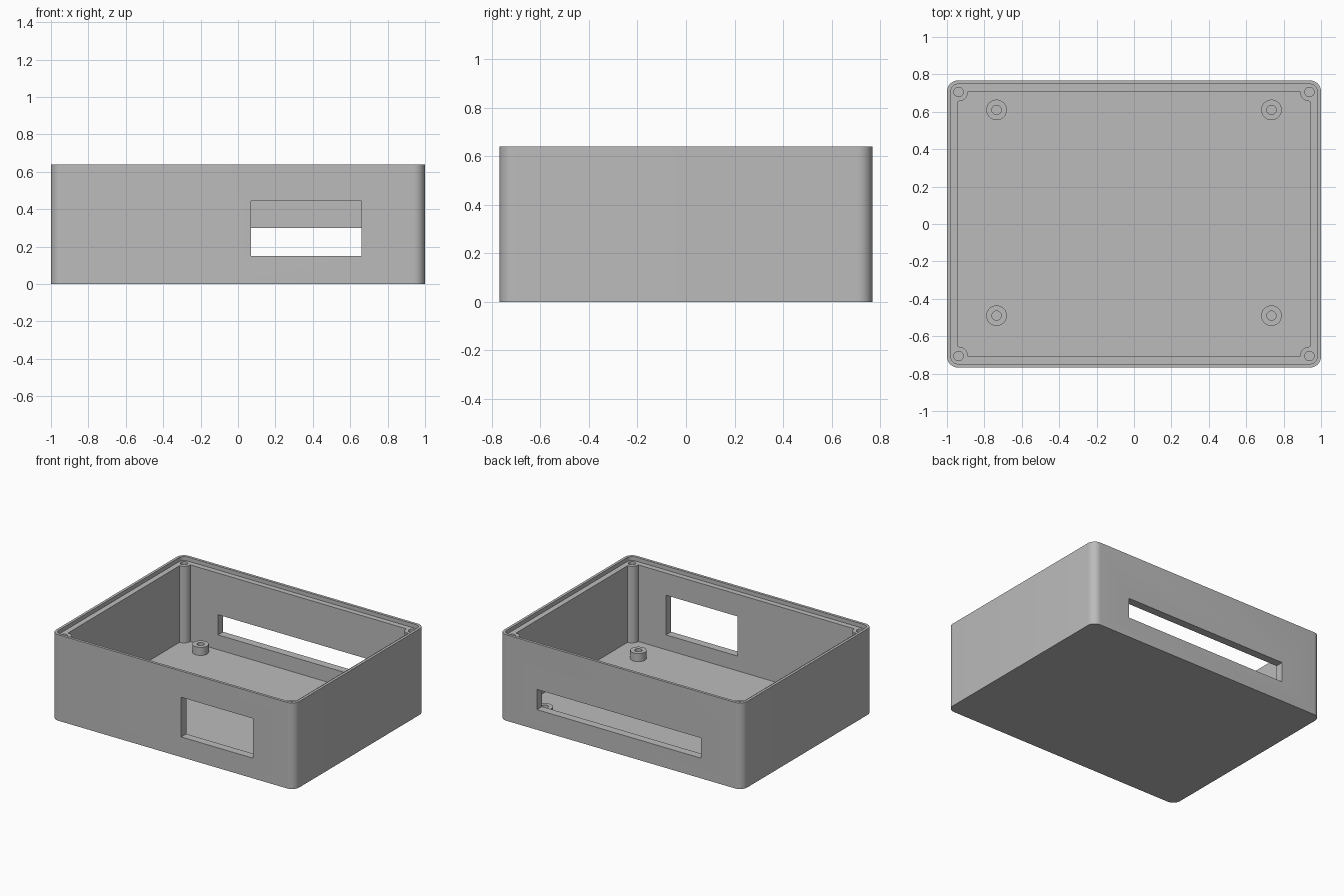
import bpy, bmesh, math

if "Cube" in bpy.data.objects:
    bpy.data.objects.remove(bpy.data.objects["Cube"], do_unlink=True)

grey = bpy.data.materials.new("plain grey")
grey.use_nodes = True
COLOUR = (0.5, 0.5, 0.5, 1)
grey.diffuse_color = COLOUR
grey.node_tree.nodes["Principled BSDF"].inputs["Base Color"].default_value = COLOUR

HALF_X, HALF_Y, HEIGHT = 1.0, 0.768, 0.64
WALL, FLOOR, LIP, LEDGE = 0.06, 0.04, 0.02, 0.61
OVER = HEIGHT + 0.1


def prism(name, outline, z0, z1):
    """Extrude a closed 2D outline from z0 to z1."""
    bm = bmesh.new()
    face = bm.faces.new([bm.verts.new((x, y, z0)) for x, y in outline])
    ext = bmesh.ops.extrude_face_region(bm, geom=[face])
    top = [v for v in ext["geom"] if isinstance(v, bmesh.types.BMVert)]
    bmesh.ops.translate(bm, vec=(0, 0, z1 - z0), verts=top)
    bmesh.ops.recalc_face_normals(bm, faces=bm.faces)
    mesh = bpy.data.meshes.new(name)
    bm.to_mesh(mesh)
    bm.free()
    mesh.materials.append(grey)
    obj = bpy.data.objects.new(name, mesh)
    bpy.context.collection.objects.link(obj)
    return obj


def circle(cx, cy, r, n=32):
    return [(cx + r * math.cos(math.tau * i / n), cy + r * math.sin(math.tau * i / n))
            for i in range(n)]


def rect(x0, x1, y0, y1):
    return [(x0, y0), (x1, y0), (x1, y1), (x0, y1)]


def rounded(hx, hy, r, n=10):
    pts = []
    for q, (sx, sy) in enumerate([(1, 1), (-1, 1), (-1, -1), (1, -1)]):
        for i in range(n + 1):
            a = (q + i / n) * math.pi / 2
            pts.append((sx * (hx - r) + r * math.cos(a), sy * (hy - r) + r * math.sin(a)))
    return pts


def combine(target, tool, operation):
    """Apply a boolean and discard the tool."""
    tool.hide_render = True
    mod = target.modifiers.new(operation, 'BOOLEAN')
    mod.operation = operation
    mod.solver = 'EXACT'
    mod.object = tool
    bpy.context.view_layer.objects.active = target
    bpy.ops.object.modifier_apply(modifier=mod.name)
    bpy.data.objects.remove(tool, do_unlink=True)


# Hollow case body
case = prism("case_body", rounded(HALF_X, HALF_Y, 0.06), 0, HEIGHT)
ix, iy = HALF_X - WALL, HALF_Y - WALL
combine(case, prism("cavity", rect(-ix, ix, -iy, iy), FLOOR, OVER), 'DIFFERENCE')

# Corner screw posts, joined to the walls
posts = [(sx * 0.938, sy * 0.706) for sx in (-1, 1) for sy in (-1, 1)]
for x, y in posts:
    combine(case, prism("post", circle(x, y, 0.05), FLOOR / 2, LEDGE + 0.01), 'UNION')

# Stepped rim for the lid
rim = rounded(HALF_X - LIP, HALF_Y - LIP, 0.04)
combine(case, prism("rim_step", rim, LEDGE, OVER), 'DIFFERENCE')
for x, y in posts:
    combine(case, prism("screw_hole", circle(x, y, 0.025), 0.3, OVER), 'DIFFERENCE')

# Front window and long back slot
front = rect(0.07, 0.66, -HALF_Y - 0.1, -iy + 0.1)
combine(case, prism("front_window", front, 0.15, 0.445), 'DIFFERENCE')
back = rect(-0.66, 0.69, iy - 0.03, HALF_Y + 0.1)
combine(case, prism("back_slot", back, 0.15, 0.30), 'DIFFERENCE')

# Hollow mounting standoffs on the floor
parts = [case]
for side, sx in (("right", -1), ("left", 1)):
    for end, y in (("front", -0.49), ("back", 0.61)):
        x = sx * 0.735
        standoff = prism(f"standoff_{end}_{side}", circle(x, y, 0.055), FLOOR, 0.10)
        combine(standoff, prism("bore", circle(x, y, 0.025), 0, 0.2), 'DIFFERENCE')
        parts.append(standoff)

# Smooth curved walls, crisp edges
bpy.ops.object.select_all(action='DESELECT')
for obj in parts:
    obj.select_set(True)
bpy.context.view_layer.objects.active = case
bpy.ops.object.shade_smooth_by_angle(angle=math.radians(30))
